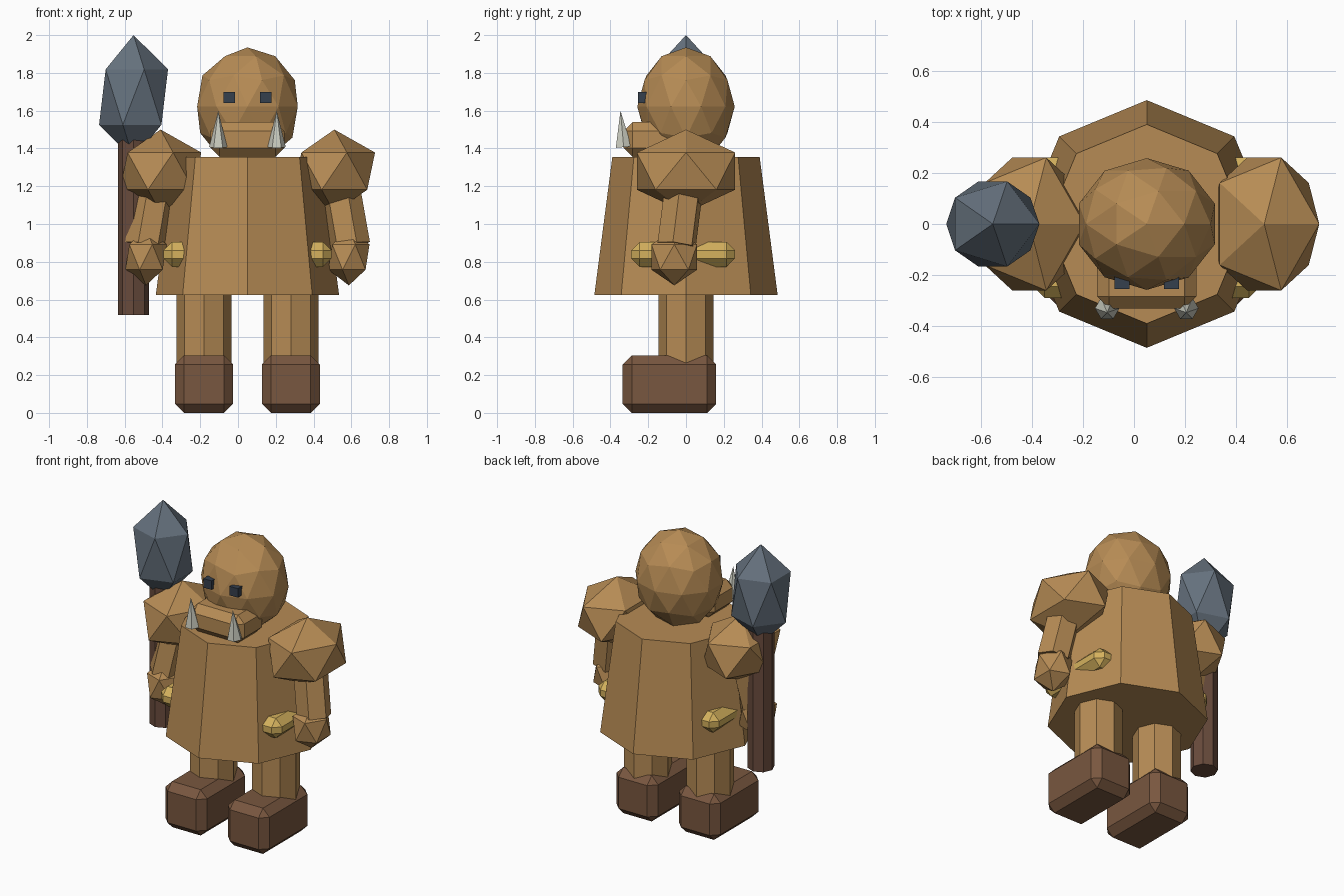
import bpy, bmesh
from math import pi
from mathutils import Vector, Matrix

if "Cube" in bpy.data.objects:
    bpy.data.objects.remove(bpy.data.objects["Cube"])

CX = 0.05  # body centre line


def material(name, rgb):
    m = bpy.data.materials.new(name)
    m.diffuse_color = (*rgb, 1)
    m.use_nodes = True
    m.node_tree.nodes["Principled BSDF"].inputs["Base Color"].default_value = m.diffuse_color
    return m


SKIN = material("tan", (0.47, 0.26, 0.09))
LEATHER = material("brown", (0.19, 0.095, 0.05))
WOOD = material("dark_wood", (0.14, 0.07, 0.045))
STONE = material("slate", (0.13, 0.165, 0.205))
GOLD = material("gold", (0.66, 0.44, 0.11))
IVORY = material("ivory", (0.6, 0.61, 0.53))
DARK = material("eye_dark", (0.035, 0.05, 0.075))


def finish(bm, name, mat):
    me = bpy.data.meshes.new(name)
    bm.to_mesh(me)
    bm.free()
    me.materials.append(mat)
    ob = bpy.data.objects.new(name, me)
    bpy.context.collection.objects.link(ob)
    return ob


def ball(name, centre, radii, mat, level=1):
    bm = bmesh.new()
    bmesh.ops.create_icosphere(bm, subdivisions=level, radius=1)
    bmesh.ops.scale(bm, vec=radii, verts=bm.verts)
    bmesh.ops.translate(bm, vec=centre, verts=bm.verts)
    return finish(bm, name, mat)


def box(name, lo, hi, mat, bevel=0.0):
    lo, hi = Vector(lo), Vector(hi)
    bm = bmesh.new()
    bmesh.ops.create_cube(bm, size=1)
    bmesh.ops.scale(bm, vec=hi - lo, verts=bm.verts)
    bmesh.ops.translate(bm, vec=(lo + hi) / 2, verts=bm.verts)
    if bevel:
        bmesh.ops.bevel(bm, geom=bm.edges[:], offset=bevel, segments=1,
                        affect='EDGES', profile=0.5)
    return finish(bm, name, mat)


def rod(name, a, b, r1, r2, sides, mat):
    """Straight prism or cone from point a to point b."""
    a, b = Vector(a), Vector(b)
    d = b - a
    bm = bmesh.new()
    bmesh.ops.create_cone(bm, cap_ends=True, segments=sides,
                          radius1=r1, radius2=r2, depth=d.length)
    turn = Vector((0, 0, 1)).rotation_difference(d).to_matrix().to_4x4()
    bm.transform(Matrix.Translation((a + b) / 2) @ turn @ Matrix.Rotation(pi / 2, 4, 'Z'))
    return finish(bm, name, mat)


# Torso, belt, head and jaw
rod("torso", (CX, 0, 0.625), (CX, 0, 1.355), 0.485, 0.39, 8, SKIN)
box("belt", (CX - 0.445, -0.29, 0.773), (CX + 0.445, 0.26, 0.905), GOLD, 0.045)
ball("head", (CX, 0, 1.622), (0.28, 0.258, 0.313), SKIN, 2)
box("jaw", (CX - 0.195, -0.33, 1.355), (CX + 0.195, -0.05, 1.54), SKIN, 0.047)

# Paired parts
for s, side in ((-1, "left"), (1, "right")):
    ex, tx, lx = CX + s * 0.097, CX + s * 0.155, CX + s * 0.23
    box("eye_" + side, (ex - 0.03, -0.255, 1.64), (ex + 0.03, -0.195, 1.70), DARK)
    rod("tusk_" + side, (tx, -0.33, 1.407), (tx, -0.347, 1.60), 0.048, 0, 6, IVORY)
    ball("shoulder_" + side, (CX + s * 0.46, 0, 1.28), (0.241, 0.306, 0.22), SKIN)
    # arms run top down, tilting out and forward
    rod("arm_" + side, (CX + s * 0.475, 0.0, 1.28), (CX + s * 0.545, -0.05, 0.885),
        0.107, 0.107, 6, SKIN)
    ball("hand_" + side, (CX + s * 0.537, -0.062, 0.825), (0.122, 0.142, 0.15), SKIN)
    rod("leg_" + side, (lx, 0, 0.2), (lx, 0, 0.66), 0.146, 0.146, 8, SKIN)
    box("boot_" + side, (lx - 0.153, -0.335, 0), (lx + 0.153, 0.16, 0.305), LEATHER, 0.048)

# Club carried upright beside the body
rod("club_handle", (-0.553, 0, 0.517), (-0.553, 0, 1.5), 0.083, 0.083, 8, WOOD)
ball("club_head", (-0.553, 0, 1.672), (0.204, 0.196, 0.328), STONE)
